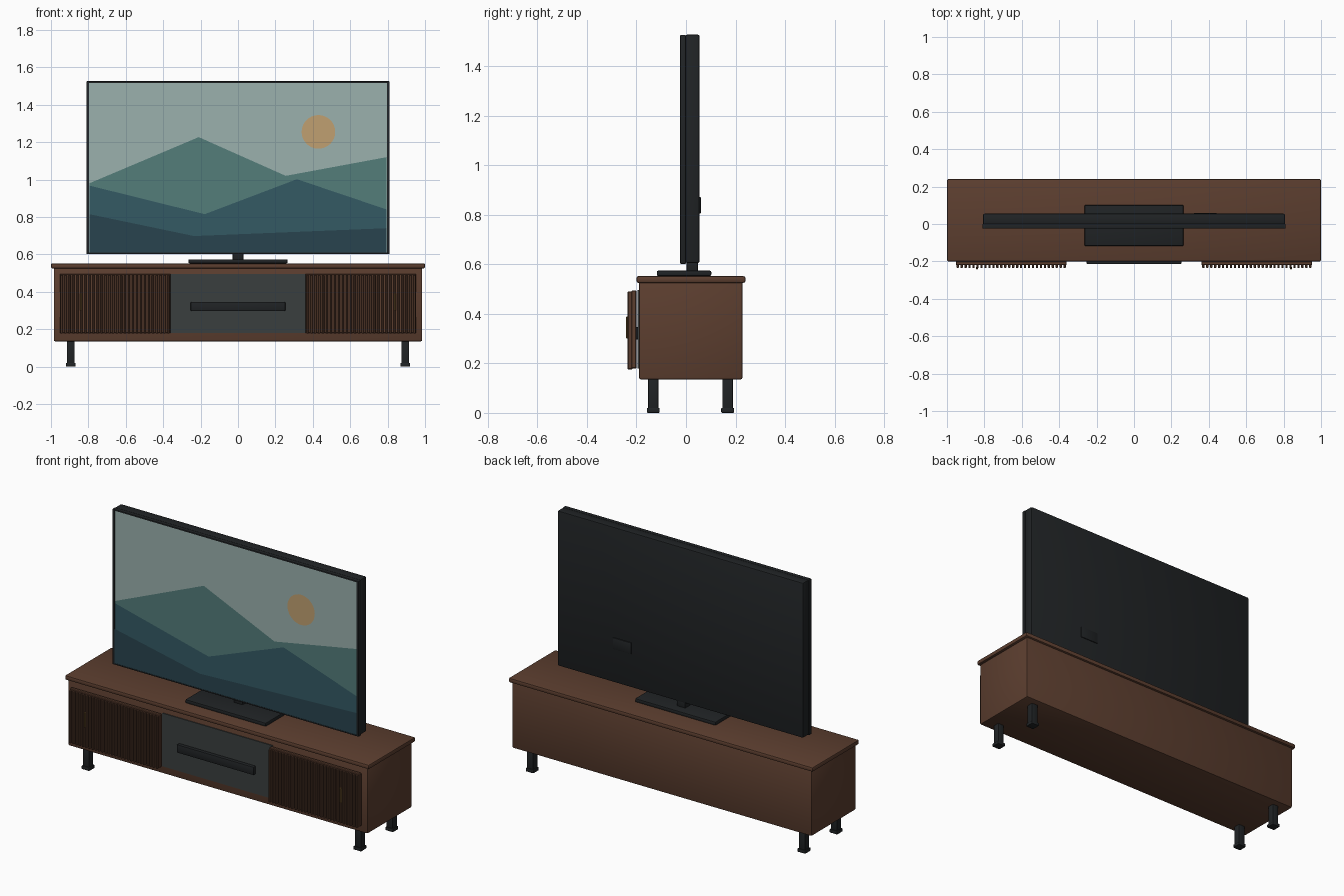
import bpy, bmesh, math

if "Cube" in bpy.data.objects:
    bpy.data.objects.remove(bpy.data.objects["Cube"])


def material(name, rgb):
    # sRGB 0-255 to linear
    m = bpy.data.materials.new(name)
    m.diffuse_color = [((c / 255 + 0.055) / 1.055) ** 2.4 for c in rgb] + [1]
    m.use_nodes = True
    m.node_tree.nodes["Principled BSDF"].inputs["Base Color"].default_value = m.diffuse_color
    return m


WOOD = material("walnut", (92, 62, 47))
SLAT = material("slat_wood", (88, 60, 46))
BLACK = material("black", (32, 35, 37))
NICHE = material("niche_grey", (58, 63, 63))
BRASS = material("brass", (110, 82, 45))
SKY = material("sky", (155, 177, 174))
SUN = material("sun", (192, 160, 113))
HILL = [material("far_hill", (84, 125, 122)), material("mid_hill", (52, 90, 100)),
        material("near_hill", (40, 68, 78))]


def box(name, x, y, z, mat, bevel=0.0, seg=2):
    bm = bmesh.new()
    bmesh.ops.create_cube(bm, size=1)
    for v in bm.verts:
        v.co = [(a + b) / 2 + c * (b - a) for c, (a, b) in zip(v.co, (x, y, z))]
    if bevel:
        bmesh.ops.bevel(bm, geom=bm.edges[:], offset=bevel, segments=seg,
                        profile=0.5, affect='EDGES')
    me = bpy.data.meshes.new(name)
    bm.to_mesh(me)
    bm.free()
    me.materials.append(mat)
    ob = bpy.data.objects.new(name, me)
    bpy.context.collection.objects.link(ob)
    return ob


def flat(name, points, y, mat):
    # flat picture shape facing the front
    me = bpy.data.meshes.new(name)
    me.from_pydata([(px, y, pz) for px, pz in points], [], [range(len(points))])
    me.materials.append(mat)
    ob = bpy.data.objects.new(name, me)
    bpy.context.collection.objects.link(ob)


# cabinet
box("cabinet_body", (-0.985, 0.985), (-0.19, 0.228), (0.135, 0.53), WOOD, 0.008)
box("cabinet_top", (-1, 1), (-0.2, 0.24), (0.525, 0.552), WOOD, 0.008)
box("niche_panel", (-0.362, 0.362), (-0.195, -0.185), (0.18, 0.496), NICHE)
box("niche_bar", (-0.253, 0.253), (-0.215, -0.19), (0.297, 0.346), BLACK, 0.005)

# slatted doors with pulls, and legs
COUNT, INNER, OUTER = 28, 0.36, 0.953
pitch = (OUTER - INNER) / COUNT
for side, s in (("left", -1), ("right", 1)):
    def span(a, b):
        return tuple(sorted((s * a, s * b)))
    box(side + "_door", span(INNER, OUTER), (-0.22, -0.2), (0.18, 0.495), WOOD, 0.003, 1)
    for i in range(COUNT):
        c = INNER + pitch * (i + 0.5)
        box(f"{side}_slat_{i + 1}", span(c - 0.006, c + 0.006), (-0.236, -0.215),
            (0.176, 0.491), SLAT, 0.003, 1)
    box(side + "_pull", span(0.834, 0.846), (-0.242, -0.23), (0.3, 0.39), BRASS, 0.003, 1)
    for end, y in (("front", -0.132), ("back", 0.168)):
        box(f"{side}_{end}_leg", span(0.873, 0.915), (y - 0.021, y + 0.021),
            (0.01, 0.14), BLACK, 0.004)
        box(f"{side}_{end}_foot", span(0.868, 0.92), (y - 0.026, y + 0.026),
            (0, 0.02), BLACK, 0.004)

# television and stand
box("stand_base", (-0.265, 0.265), (-0.118, 0.102), (0.552, 0.574), BLACK, 0.006)
box("stand_neck", (-0.029, 0.029), (0.002, 0.048), (0.57, 0.63), BLACK, 0.004)
box("tv_back", (-0.808, 0.808), (-0.002, 0.055), (0.605, 1.527), BLACK, 0.008)
box("rear_socket_box", (0.32, 0.44), (0.05, 0.06), (0.805, 0.872), BLACK, 0.003)
L, B, T = 0.795, 0.61, 1.516
for side, s in (("left", -1), ("right", 1)):
    box(side + "_bezel", tuple(sorted((s * L, s * 0.811))), (-0.024, 0), (0.603, 1.524),
        BLACK, 0.005)
box("top_bezel", (-0.81, 0.81), (-0.024, 0), (T, 1.526), BLACK, 0.004)
box("bottom_bezel", (-0.81, 0.81), (-0.024, 0), (0.602, B), BLACK, 0.003)

# picture on the screen
box("screen", (-L - 0.003, L + 0.003), (-0.021, 0), (B - 0.003, T + 0.003), SKY)
flat("sun", [(0.43 + 0.09 * math.cos(t * math.tau / 32), 1.255 + 0.09 * math.sin(t * math.tau / 32))
             for t in range(32)], -0.0215, SUN)
ridges = [[(-L, 0.98), (-0.21, 1.227), (0.255, 1.02), (L, 1.12)],
          [(-L, 0.968), (-0.178, 0.815), (0.315, 1.002), (L, 0.84)],
          [(-L, 0.815), (-0.235, 0.698), (L, 0.74)]]
for i, ridge in enumerate(ridges):
    flat(("far", "middle", "near")[i] + "_hills", [(-L, B), (L, B)] + ridge[::-1],
         -0.0215 - 0.0006 * i, HILL[i])

# smooth the rounded edges only
bpy.ops.object.select_all(action='SELECT')
bpy.context.view_layer.objects.active = bpy.data.objects["cabinet_body"]
bpy.ops.object.shade_smooth_by_angle(angle=math.radians(35))
